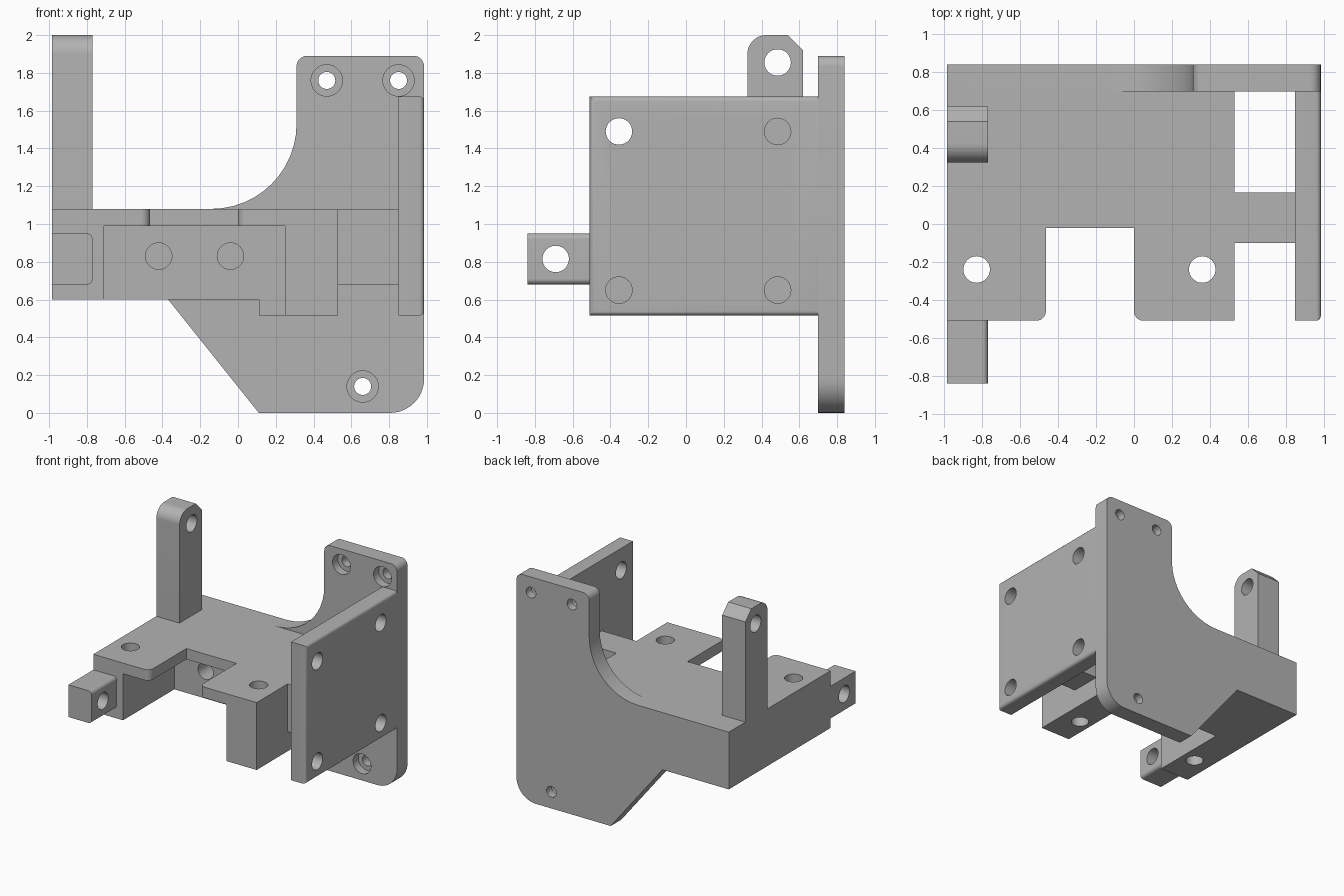
import bpy, bmesh, math
from mathutils import Vector

if "Cube" in bpy.data.objects:
    bpy.data.objects.remove(bpy.data.objects["Cube"], do_unlink=True)

GREY = (0.45, 0.45, 0.45, 1)
grey = bpy.data.materials.new("plain grey")
grey.use_nodes = True
grey.diffuse_color = GREY
grey.node_tree.nodes["Principled BSDF"].inputs["Base Color"].default_value = GREY


def rounded(corners, steps=12):
    """Outline from (a, b) corners, or (a, b, radius) for filleted ones."""
    out = []
    for i, c in enumerate(corners):
        p = Vector(c[:2])
        if len(c) == 2:
            out.append(p)
            continue
        u = (Vector(corners[i - 1][:2]) - p).normalized()
        v = (Vector(corners[(i + 1) % len(corners)][:2]) - p).normalized()
        half = u.angle(v) / 2
        centre = p + (u + v).normalized() * c[2] / math.sin(half)
        reach = c[2] / math.tan(half)
        a, b = p + u * reach - centre, p + v * reach - centre
        start = math.atan2(a.y, a.x)
        sweep = math.remainder(math.atan2(b.y, b.x) - start, math.tau)
        for k in range(steps + 1):
            t = start + sweep * k / steps
            out.append(centre + c[2] * Vector((math.cos(t), math.sin(t))))
    return out


def place(axis, p, d):
    """Point p in the plane across the axis, at distance d along it."""
    return {"x": (d, p[0], p[1]), "y": (p[0], d, p[1]), "z": (p[0], p[1], d)}[axis]


def prism(name, axis, lo, hi, corners):
    bm = bmesh.new()
    outline = rounded(corners)
    rings = [[bm.verts.new(place(axis, p, d)) for p in outline] for d in (lo, hi)]
    n = len(outline)
    for ring in rings:
        bm.faces.new(ring)
    for i in range(n):
        j = (i + 1) % n
        bm.faces.new((rings[0][i], rings[0][j], rings[1][j], rings[1][i]))
    bmesh.ops.recalc_face_normals(bm, faces=bm.faces)
    mesh = bpy.data.meshes.new(name)
    bm.to_mesh(mesh)
    bm.free()
    mesh.materials.append(grey)
    obj = bpy.data.objects.new(name, mesh)
    bpy.context.collection.objects.link(obj)
    return obj


def box(a0, b0, a1, b1):
    return [(a0, b0), (a1, b0), (a1, b1), (a0, b1)]


def hole(axis, a, b, r, lo, hi):
    ring = [(a + r * math.cos(math.tau * k / 40), b + r * math.sin(math.tau * k / 40))
            for k in range(40)]
    return prism("cutter", axis, lo, hi, ring)


def cut(obj, cutters):
    for c in cutters:
        c.hide_render = True
        mod = obj.modifiers.new("cut", "BOOLEAN")
        mod.operation, mod.solver, mod.object = "DIFFERENCE", "EXACT", c
    graph = bpy.context.evaluated_depsgraph_get()
    mesh = bpy.data.meshes.new_from_object(obj.evaluated_get(graph))
    obj.modifiers.clear()
    obj.data = mesh
    for c in cutters:
        bpy.data.objects.remove(c, do_unlink=True)


L, R = -0.985, 0.985       # outer sides
BACK, WALL = 0.70, 0.17    # front of the back plate, pocket wall
TOP = 1.08                 # deck height
HOLE = 0.07

# Back plate with sweeping cut-out and counterbored screw holes
back_plate = prism("back_plate", "y", BACK, 0.84, [
    (L, 0.6), (-0.37, 0.6), (0.11, 0), (R, 0, 0.18), (R, 1.89, 0.055),
    (0.31, 1.89, 0.055), (0.31, TOP, 0.45), (L, TOP)])
screws = [(0.47, 1.76), (0.85, 1.76), (0.66, 0.14)]
cut(back_plate, [hole("y", x, z, 0.045, 0.6, 0.9) for x, z in screws]
    + [hole("y", x, z, 0.083, 0.6, 0.77) for x, z in screws])

# Rear half of the deck body, with blind holes in the pocket wall
rear_body = prism("rear_body", "y", WALL, BACK, [
    (L, 0.6), (0.11, 0.6), (0.11, 0.515), (0.53, 0.515), (0.53, TOP), (L, TOP)])
cut(rear_body, [hole("y", x, 0.83, HOLE, 0.1, 0.55) for x in (-0.42, -0.04)])

# Front half: two legs under a thin deck, notched and drilled
front_body = prism("front_body", "y", -0.51, WALL, [
    (L, 0.6), (-0.71, 0.6), (-0.71, 0.99), (0.25, 0.99), (0.25, 0.515),
    (0.53, 0.515), (0.53, TOP), (L, TOP)])
notch = prism("cutter", "z", 0.9, 1.2, [
    (-0.6, -0.6), (-0.6, -0.51), (-0.465, -0.51, 0.05), (-0.465, -0.02),
    (0, -0.02), (0, -0.51, 0.05), (0.2, -0.51), (0.2, -0.6)])
cut(front_body, [notch] + [hole("z", x, -0.24, HOLE, 0.4, 1.2) for x in (-0.83, 0.36)])

# Strut joining the body to the side plate
prism("side_strut", "z", 0.68, TOP, box(0.53, -0.10, 0.85, 0.165))

# Side plate with softened outer rim and four holes
side_plate = prism("side_plate", "x", 0.85, R, box(-0.51, 0.515, BACK, 1.675))
bm = bmesh.new()
bm.from_mesh(side_plate.data)
rim = [e for e in bm.edges if all(v.co.x > 0.95 for v in e.verts)
       and any(v.co.y < 0 for v in e.verts)]
bmesh.ops.bevel(bm, geom=rim, offset=0.025, segments=5, profile=0.5, affect="EDGES")
bm.to_mesh(side_plate.data)
bm.free()
cut(side_plate, [hole("x", y, z, HOLE, 0.8, 1.1)
                 for y in (-0.355, 0.485) for z in (0.65, 1.49)])

# Front lug
front_lug = prism("front_lug", "y", -0.84, -0.51, [
    (L, 0.68), (-0.77, 0.68, 0.03), (-0.77, 0.95, 0.03), (L, 0.95)])
cut(front_lug, [hole("x", -0.69, 0.815, HOLE, -1.1, -0.6)])

# Upright post with one round and one chamfered shoulder
post = prism("upright_post", "x", L, -0.77, [
    (0.325, TOP), (0.62, TOP), (0.62, 1.92), (0.54, 2), (0.325, 2, 0.1)])
cut(post, [hole("x", 0.485, 1.855, HOLE, -1.1, -0.6)])

# Smooth the curved walls, keep edges sharp
bpy.ops.object.select_all(action="DESELECT")
for obj in bpy.context.collection.objects:
    if obj.type == "MESH" and obj.data.materials and obj.data.materials[0] == grey:
        obj.select_set(True)
        bpy.context.view_layer.objects.active = obj
bpy.ops.object.shade_smooth_by_angle(angle=math.radians(30))
